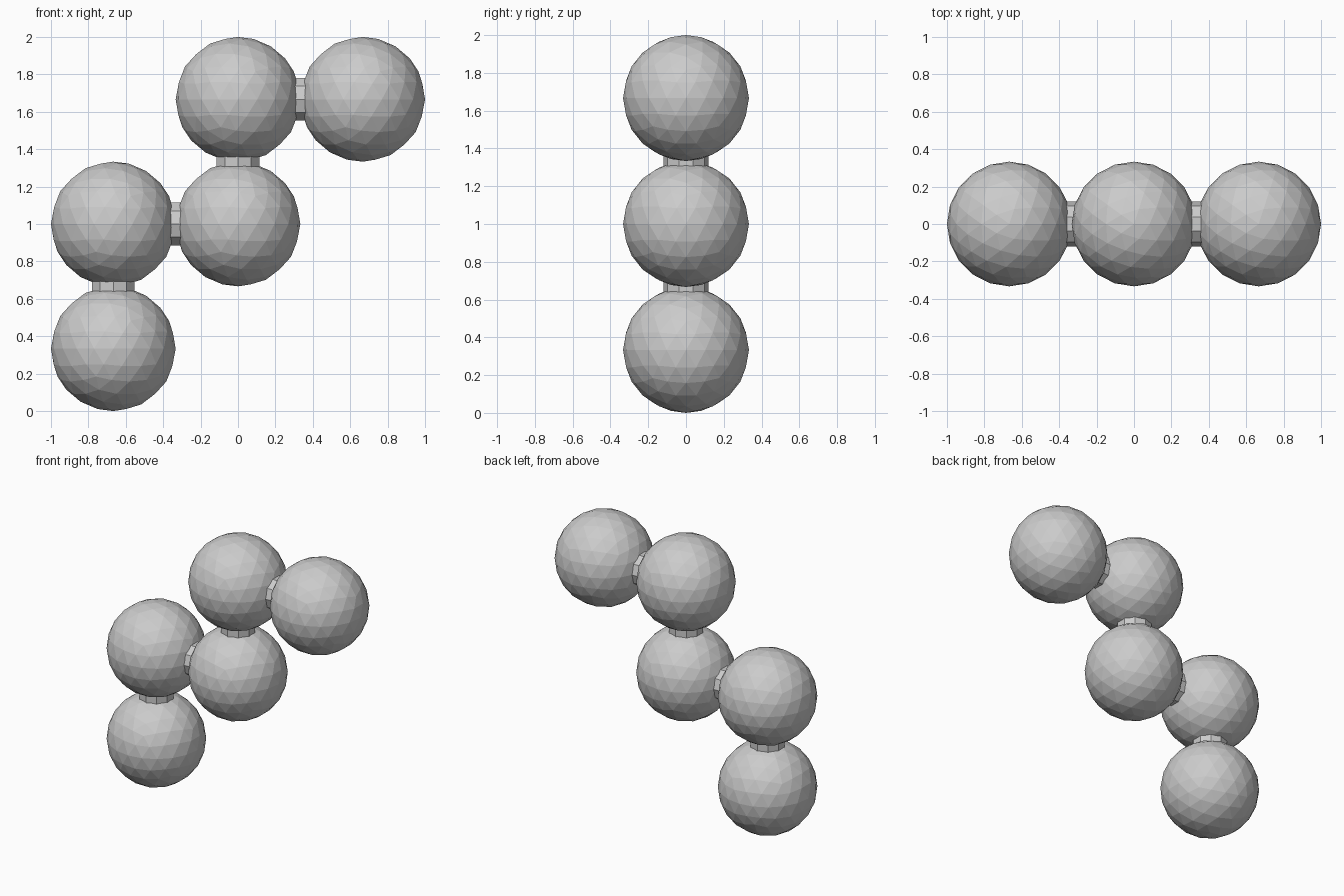
import bpy
import math
from mathutils import Vector

if "Cube" in bpy.data.objects:
    bpy.data.objects.remove(bpy.data.objects["Cube"])

R = 1 / 3        # ball radius; neighbouring balls just touch
PEG_R = 0.12

# Chain of balls stepping up from lower left to upper right
centres = [Vector((x * 2 * R, 0, R + z * 2 * R))
           for x, z in [(-1, 0), (-1, 1), (0, 1), (0, 2), (1, 2)]]

for i, c in enumerate(centres):
    bpy.ops.mesh.primitive_ico_sphere_add(subdivisions=3, radius=R, location=c)
    bpy.context.object.name = f"ball_{i + 1}"

# Short pegs bridging each pair of neighbouring balls
for i, (a, b) in enumerate(zip(centres, centres[1:])):
    sideways = abs(b.x - a.x) > 0.1
    bpy.ops.mesh.primitive_cylinder_add(
        vertices=10, radius=PEG_R, depth=R, location=(a + b) / 2,
        rotation=(0, math.pi / 2 if sideways else 0, 0))
    bpy.context.object.name = f"connecting_peg_{i + 1}"
